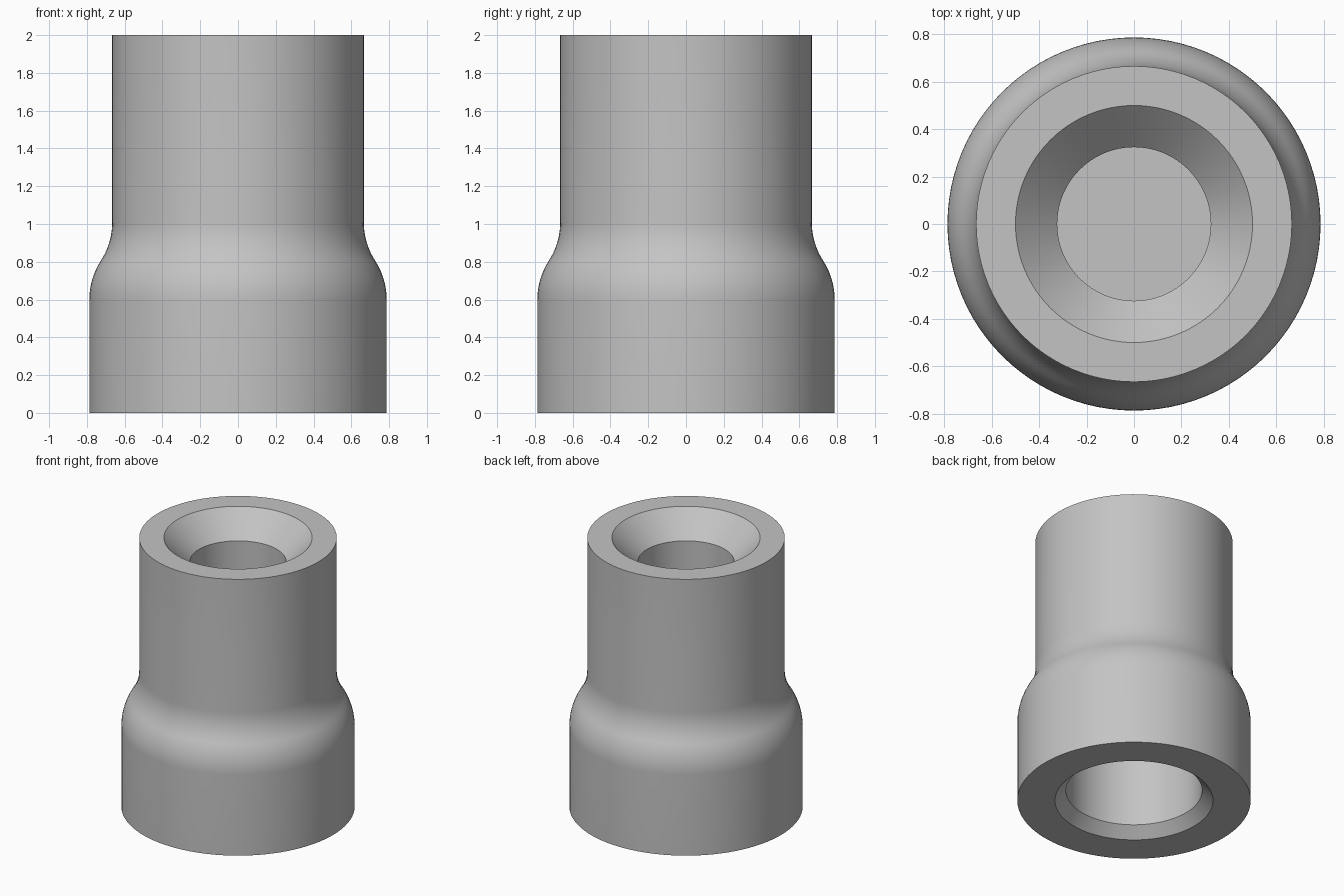
import bpy
import bmesh
from math import radians, sin, cos, atan, pi

cube = bpy.data.objects.get("Cube")
if cube:
    bpy.data.objects.remove(cube, do_unlink=True)

SEGMENTS = 96
BASE_R, NECK_R, HEIGHT = 0.787, 0.666, 2.0
SHOULDER_LOW, SHOULDER_HIGH = 0.6, 1.01


def shoulder(steps=10):
    """Two equal tangent arcs blending the wide base into the neck."""
    rise, run = SHOULDER_HIGH - SHOULDER_LOW, BASE_R - NECK_R
    sweep = 2 * atan(run / rise)
    radius = rise / (2 * sin(sweep))
    angles = [sweep * i / steps for i in range(steps + 1)]
    lower = [(BASE_R - radius * (1 - cos(a)), SHOULDER_LOW + radius * sin(a))
             for a in angles]
    upper = [(NECK_R + radius * (1 - cos(a)), SHOULDER_HIGH - radius * sin(a))
             for a in reversed(angles)]
    return lower + upper[1:]


# Half section as (radius, height), from the lower bore to the upper socket
lower_bore = [(0, 1.0), (0.459, 1.0), (0.459, 0.075), (0.533, 0)]
upper_socket = [(0.5, HEIGHT), (0.324, HEIGHT - 0.175), (0.324, 1.25), (0, 1.25)]
profile = (lower_bore + [(BASE_R, 0)] + shoulder()
           + [(NECK_R, HEIGHT)] + upper_socket)

# Revolve the section into a closed solid
bm = bmesh.new()
verts = [bm.verts.new((r, 0, z)) for r, z in profile]
edges = [bm.edges.new(pair) for pair in zip(verts, verts[1:])]
bmesh.ops.spin(bm, geom=verts + edges, cent=(0, 0, 0), axis=(0, 0, 1),
               angle=2 * pi, steps=SEGMENTS)
bmesh.ops.remove_doubles(bm, verts=bm.verts[:], dist=0.0001)
bmesh.ops.recalc_face_normals(bm, faces=bm.faces[:])
mesh = bpy.data.meshes.new("stepped_sleeve")
bm.to_mesh(mesh)
bm.free()
sleeve = bpy.data.objects.new("stepped_sleeve", mesh)
bpy.context.collection.objects.link(sleeve)

# Plain grey finish
grey = bpy.data.materials.new("plain_grey")
grey.use_nodes = True
grey.diffuse_color = (0.55, 0.55, 0.55, 1)
grey.node_tree.nodes["Principled BSDF"].inputs["Base Color"].default_value = grey.diffuse_color
mesh.materials.append(grey)

# Smooth round walls with crisp rims
bpy.ops.object.select_all(action="DESELECT")
sleeve.select_set(True)
bpy.context.view_layer.objects.active = sleeve
bpy.ops.object.shade_smooth_by_angle(angle=radians(30))
